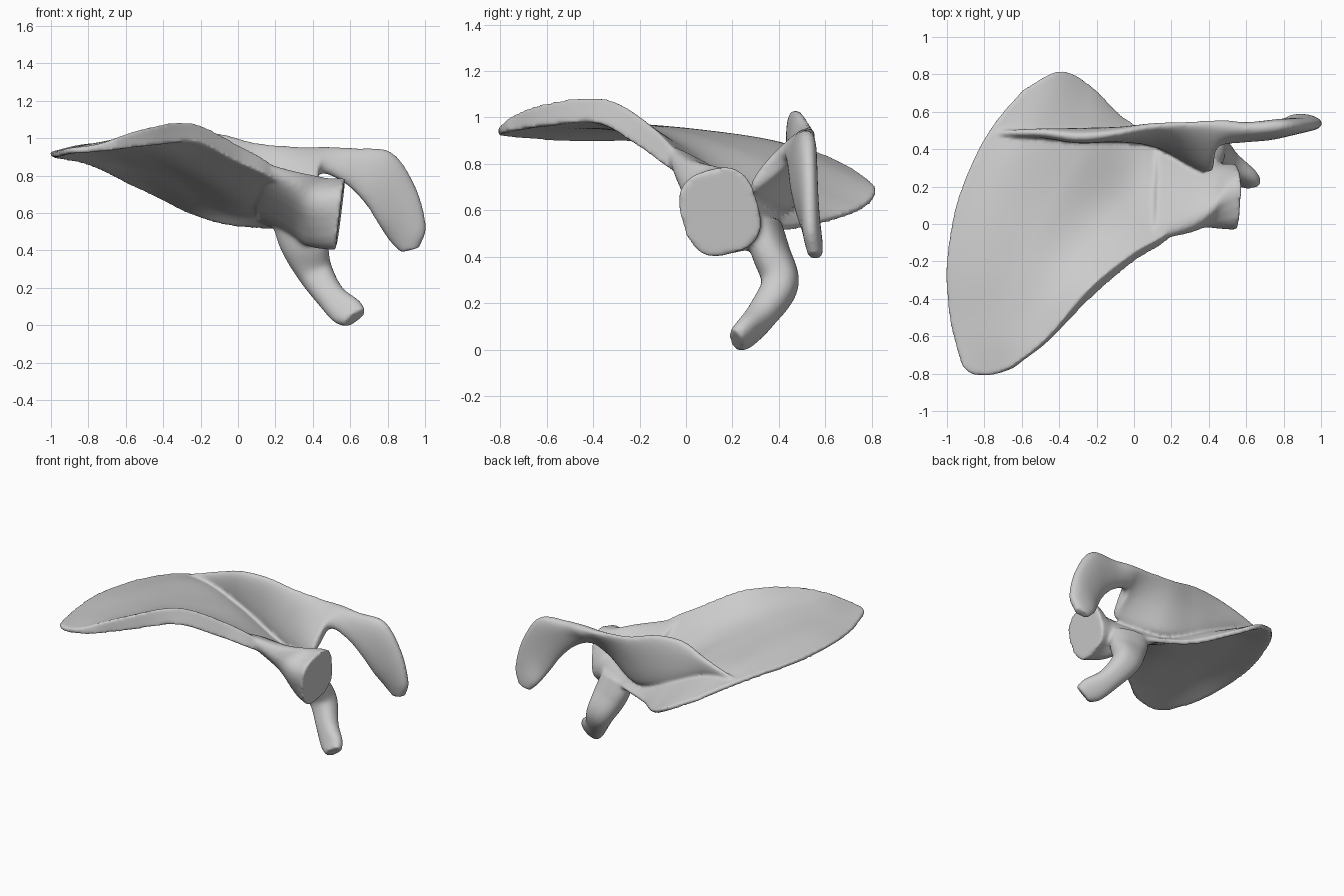
import bpy, bmesh, math
from mathutils import Vector

cube = bpy.data.objects.get("Cube")
if cube:
    bpy.data.objects.remove(cube, do_unlink=True)


def spline(points, t):
    """Smooth curve through equal-length tuples, with t running from 0 to 1."""
    last = len(points) - 1
    i = min(int(t * last), last - 1)
    f = t * last - i
    b, c = Vector(points[i]), Vector(points[i + 1])
    a = Vector(points[i - 1]) if i > 0 else b * 2 - c
    d = Vector(points[i + 2]) if i + 2 <= last else c * 2 - b
    return (b * 2 + (c - a) * f + (a * 2 - b * 5 + c * 4 - d) * f ** 2
            + (b * 3 - a - c * 3 + d) * f ** 3) / 2


def bridge(bm, first, second):
    """Join two equal closed rings of vertices with quads."""
    for k in range(len(first)):
        n = (k + 1) % len(first)
        bm.faces.new((first[k], first[n], second[n], second[k]))


def loft(bm, stations, power, steps=40, sides=24):
    """Sweep a rounded section; a station is one edge, the other edge, half thickness."""
    def edges(t):
        s = spline(stations, t)
        return Vector(s[0:3]), Vector(s[3:6]), s[6]

    rings = []
    for j in range(steps + 1):
        t = j / steps
        top, low, half = edges(t)
        before, after = edges(max(t - .02, 0)), edges(min(t + .02, 1))
        path = (after[0] + after[1]) - (before[0] + before[1])
        axis = (top - low) / 2
        side = path.cross(axis).normalized() * half
        ring = []
        for k in range(sides):
            a = math.tau * k / sides
            c, s = math.cos(a), math.sin(a)
            c = math.copysign(abs(c) ** power, c)
            s = math.copysign(abs(s) ** power, s)
            ring.append(bm.verts.new((top + low) / 2 + axis * c + side * s))
        rings.append(ring)
    for first, second in zip(rings, rings[1:]):
        bridge(bm, first, second)
    bm.faces.new(rings[0])
    bm.faces.new(rings[-1])


def sheet(bm, rows, nu=48, nv=40):
    """Curved plate through rows of points, thicker along its last column."""
    def at(u, v):
        return spline([spline(row, v) for row in rows], u)

    grid = [[at(i / nu, j / nv) for j in range(nv + 1)] for i in range(nu + 1)]
    layers = []
    for sign in (1, -1):
        layer = []
        for i in range(nu + 1):
            line = []
            for j in range(nv + 1):
                du = grid[min(i + 1, nu)][j] - grid[max(i - 1, 0)][j]
                dv = grid[i][min(j + 1, nv)] - grid[i][max(j - 1, 0)]
                swell = math.sin(math.pi * min(i / nu + .15, 1))
                half = .016 + .042 * swell * (j / nv) ** 4
                line.append(bm.verts.new(grid[i][j] + dv.cross(du).normalized() * half * sign))
            layer.append(line)
        layers.append(layer)
        for i in range(nu):
            for j in range(nv):
                bm.faces.new((layer[i][j], layer[i + 1][j],
                              layer[i + 1][j + 1], layer[i][j + 1]))

    def rim(g):
        return (g[0][:-1] + [r[-1] for r in g[:-1]]
                + g[-1][:0:-1] + [r[0] for r in g[:0:-1]])
    bridge(bm, rim(layers[0]), rim(layers[1]))


bm = bmesh.new()

# Broad blade: rows from the lower tip to the upper border, inner edge to outer edge
sheet(bm, [
    [(-.92, -.76, .93), (-.87, -.8, .935), (-.8, -.81, .94), (-.73, -.8, .95), (-.65, -.77, .97)],
    [(-.98, -.52, .91), (-.87, -.53, .94), (-.74, -.56, .96), (-.6, -.59, .98), (-.46, -.62, 1.01)],
    [(-1, -.22, .91), (-.82, -.23, .95), (-.61, -.25, .96), (-.4, -.29, .97), (-.23, -.37, 1.03)],
    [(-.95, .1, .9), (-.73, .08, .93), (-.48, .04, .91), (-.22, -.03, .86), (0, -.18, .92)],
    [(-.84, .38, .88), (-.6, .37, .88), (-.32, .32, .81), (-.03, .18, .71), (.2, -.05, .81)],
    [(-.73, .56, .84), (-.5, .58, .79), (-.25, .52, .7), (.02, .4, .61), (.3, .16, .66)],
    [(-.59, .72, .77), (-.4, .815, .68), (-.24, .74, .6), (-.04, .55, .54), (.26, .4, .52)],
])

# Raised spine that runs out into the flat hooked end
loft(bm, [
    (-.72, .49, .885, -.7, .48, .85, .015),
    (-.5, .49, .96, -.5, .48, .84, .025),
    (-.3, .465, 1.025, -.3, .48, .74, .04),
    (-.1, .485, 1.025, -.1, .47, .65, .04),
    (.1, .525, .975, .13, .42, .6, .038),
    (.34, .545, .95, .4, .28, .68, .04),
    (.48, .545, .945, .44, .42, .815, .045),
    (.62, .52, .945, .57, .46, .76, .045),
    (.82, .53, .925, .68, .48, .65, .05),
    (.95, .535, .74, .75, .51, .54, .045),
    (1.005, .535, .53, .81, .555, .45, .04),
    (.97, .55, .415, .87, .565, .39, .03),
], power=.85, steps=70)

# Neck widening to the shallow joint socket
loft(bm, [
    (.1, -.09, .87, .12, .42, .56, .04),
    (.32, -.03, .79, .33, .37, .48, .09),
    (.45, .05, .76, .44, .25, .44, .145),
    (.57, .1, .775, .525, .19, .41, .17),
], power=.72)

# Bent finger-like process
loft(bm, [
    (.45, .29, .56, .19, .37, .53, .07),
    (.48, .34, .43, .23, .39, .41, .08),
    (.5, .4, .32, .32, .41, .25, .08),
    (.56, .33, .2, .43, .33, .11, .065),
    (.65, .26, .13, .51, .26, .02, .05),
    (.68, .215, .08, .57, .215, 0, .04),
], power=.85)

bmesh.ops.recalc_face_normals(bm, faces=bm.faces)
mesh = bpy.data.meshes.new("shoulder_blade")
bm.to_mesh(mesh)
bm.free()
bone = bpy.data.objects.new("shoulder_blade", mesh)
bpy.context.collection.objects.link(bone)

# Fuse the parts into one skin and soften the joins
remesh = bone.modifiers.new("fuse", "REMESH")
remesh.mode = "VOXEL"
remesh.voxel_size = .011
remesh.use_smooth_shade = True
soften = bone.modifiers.new("soften", "SMOOTH")
soften.factor = .5
soften.iterations = 8

# Plain grey
grey = bpy.data.materials.new("bone_grey")
grey.use_nodes = True
colour = (.6, .6, .6, 1)
grey.diffuse_color = colour
grey.node_tree.nodes["Principled BSDF"].inputs["Base Color"].default_value = colour
mesh.materials.append(grey)
